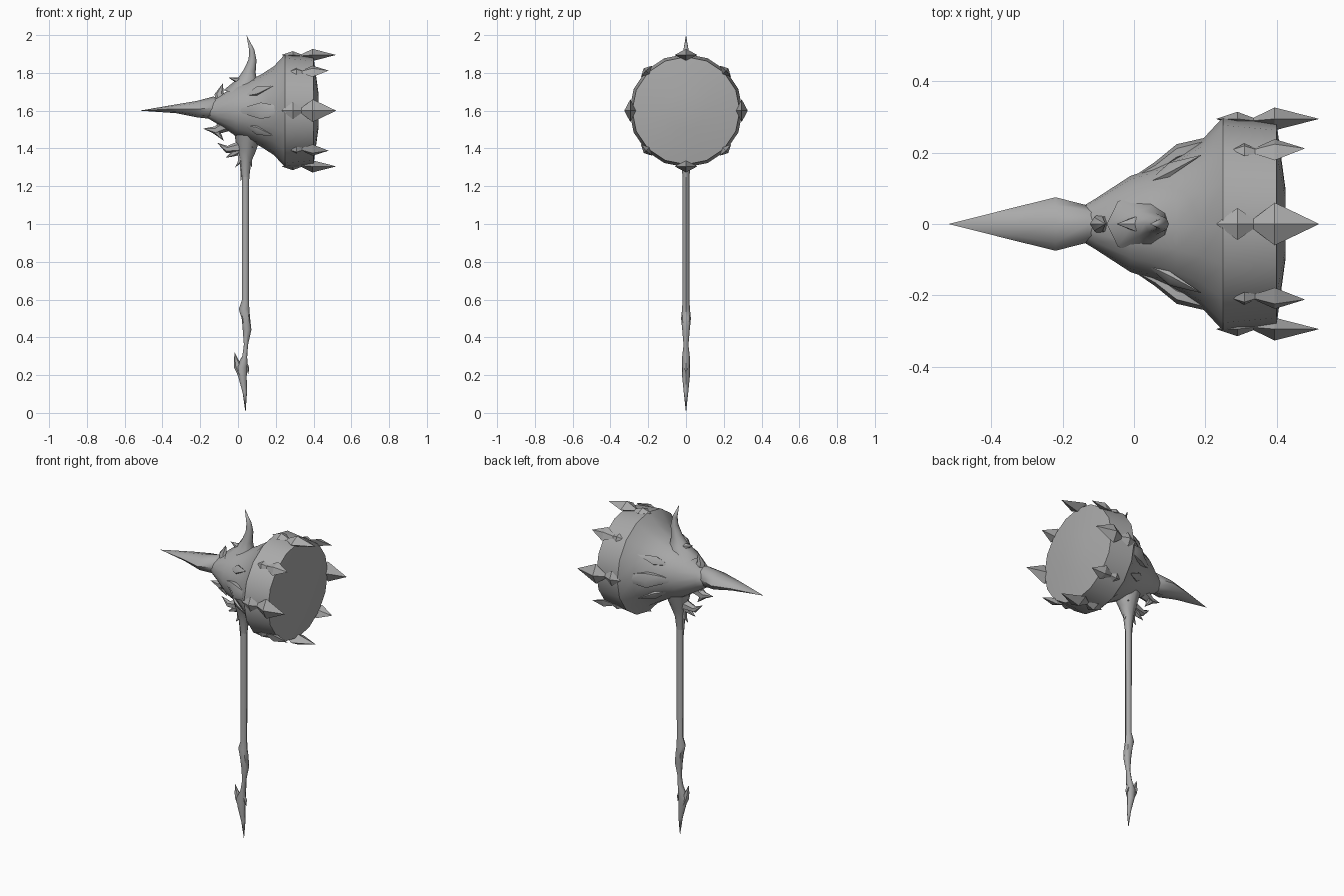
import bpy, bmesh
from math import sin, cos, pi, radians
from mathutils import Vector, Matrix

cube = bpy.data.objects.get("Cube")
if cube:
    bpy.data.objects.remove(cube, do_unlink=True)

steel = bpy.data.materials.new("grey steel")
steel.use_nodes = True
GREY = (0.4, 0.4, 0.4, 1)
steel.diffuse_color = GREY
steel.node_tree.nodes["Principled BSDF"].inputs["Base Color"].default_value = GREY

AXIS = 1.6  # height of the head's axis


def loft(name, stations, sides=8, angle=40, straight=False, spin=0):
    """Skin rings (x, z, half width in plane, half width in y) along a path;
    spin turns the part about the head's axis."""
    bm = bmesh.new()
    pts = [Vector((s[0], 0, s[1])) for s in stations]
    rings = []
    for i, (x, z, a, b) in enumerate(stations):
        t = pts[min(i + 1, len(pts) - 1)] - pts[max(i - 1, 0)]
        t = Vector((1, 0, 0)) if straight else t.normalized()
        n = Vector((-t.z, 0, t.x))
        if a == 0 and b == 0:
            rings.append([bm.verts.new(pts[i])])
        else:
            rings.append([bm.verts.new(pts[i] + n * a * cos(2 * pi * k / sides)
                          + Vector((0, b * sin(2 * pi * k / sides), 0)))
                          for k in range(sides)])
    for r, q in zip(rings, rings[1:]):
        for k in range(sides):
            m = (k + 1) % sides
            loop = [r[k % len(r)], r[m % len(r)], q[m % len(q)], q[k % len(q)]]
            bm.faces.new(list(dict.fromkeys(loop)))
    for r in (rings[0], rings[-1]):
        if len(r) > 1:
            bm.faces.new(r)
    centre = Matrix.Translation((0, 0, AXIS))
    turn = centre @ Matrix.Rotation(spin, 4, 'X') @ centre.inverted()
    bmesh.ops.transform(bm, matrix=turn, verts=bm.verts)
    bmesh.ops.recalc_face_normals(bm, faces=bm.faces)
    mesh = bpy.data.meshes.new(name)
    bm.to_mesh(mesh)
    bm.free()
    mesh.materials.append(steel)
    obj = bpy.data.objects.new(name, mesh)
    bpy.context.collection.objects.link(obj)
    bpy.ops.object.select_all(action='DESELECT')
    obj.select_set(True)
    bpy.context.view_layer.objects.active = obj
    bpy.ops.object.shade_smooth_by_angle(angle=radians(angle))
    return obj


# Head: flared body and striking drum
loft("head_body", [(x, AXIS, r, r) for x, r in
     ((-.16, .04), (-.11, .07), (-.01, .135), (.05, .155), (.12, .19),
      (.19, .235), (.25, .30))], 16, 45, True)
loft("hammer_drum", [(x, AXIS, r, r) for x, r in
     ((.25, .30), (.40, .285), (.425, .10))], 16, 28, True)

# Crown of double-pointed spikes, large and small in turn
for i in range(8):
    if i % 2 == 0:
        shape = [(.23, 1.895, 0, 0), (.29, 1.895, .02, .045), (.335, 1.89, .008, .014),
                 (.395, 1.895, .032, .06), (.52, 1.895, 0, 0)]
    else:
        shape = [(.275, 1.895, 0, 0), (.31, 1.895, .015, .025), (.34, 1.89, .007, .012),
                 (.395, 1.895, .022, .042), (.48, 1.9, 0, 0)]
    loft("crown_spike_%d" % (i + 1), shape, 4, 20, True, i * pi / 4)

# Long rear horn
loft("rear_horn", [(-.52, 1.6, 0, 0), (-.33, 1.61, .023, .048), (-.22, 1.608, .043, .075),
     (-.13, 1.615, .06, .052), (-.06, 1.61, .03, .02)], 8, 50, True)

# Top horn and its swept base
loft("top_horn", [(.03, 1.68, .11, .09), (.05, 1.755, .055, .05), (.062, 1.81, .032, .03),
     (.077, 1.87, .021, .022), (.073, 1.92, .014, .014), (.045, 2.0, 0, 0)], 8, 50)
loft("top_horn_barb", [(.06, 1.75, .03, .04), (0, 1.76, .017, .022), (-.05, 1.775, 0, 0)], 6)
loft("nape_barb", [(-.07, 1.63, .05, .04), (-.10, 1.69, .024, .022), (-.08, 1.745, 0, 0)], 6)

# Raised ridges on both sides of the body
for side, spin in (("left", -pi / 2), ("right", pi / 2)):
    loft(side + "_cheek_ridge", [(-.02, 1.72, 0, 0), (.06, 1.755, .02, .03),
         (.12, 1.80, .024, .05), (.19, 1.82, .02, .035), (.24, 1.85, 0, 0)], 6, 50, True, spin)
    for tilt in (-.6, .6):
        loft(side + "_cheek_barb", [(.03, 1.735, 0, 0), (.10, 1.785, .015, .028),
             (.19, 1.835, 0, 0)], 6, 50, True, spin + tilt)

# Curved fangs beneath the rear horn
loft("upper_fang", [(.02, 1.54, .06, .06), (-.06, 1.525, .035, .035),
     (-.12, 1.495, .022, .02), (-.185, 1.505, 0, 0)], 6, 50)
loft("fang_prong", [(-.08, 1.53, .03, .025), (-.11, 1.48, .02, .018), (-.075, 1.44, 0, 0)], 6, 50)
loft("lower_fang", [(.07, 1.43, .05, .05), (.0, 1.405, .03, .03),
     (-.06, 1.395, .019, .018), (-.11, 1.43, 0, 0)], 6, 50)
loft("chin_fang", [(.04, 1.42, .03, .03), (-.02, 1.375, .018, .016), (-.065, 1.35, 0, 0)], 6, 50)

# Neck joining handle and head, with small hanging thorns
loft("neck_collar", [(.04, 1.25, .02, .018), (.04, 1.33, .03, .027), (.045, 1.39, .05, .045),
     (.05, 1.45, .065, .07), (.05, 1.54, .08, .10)], 8, 50)
for x, tip_x, tip_z in ((.02, .015, 1.22), (.06, .075, 1.30), (.01, -.015, 1.30)):
    loft("neck_thorn", [(x, 1.40, .016, .02), (x, 1.33, .013, .013), (tip_x, tip_z, 0, 0)], 5, 50)

# Handle with swollen grip and pointed pommel
loft("handle", [(.04, 1.42, .02, .018), (.04, .60, .018, .018), (.032, .55, .028, .021),
     (.042, .50, .022, .026), (.048, .44, .023, .02), (.042, .36, .011, .013),
     (.036, .30, .013, .02), (.02, .24, .03, .02), (.024, .19, .022, .02),
     (.036, .11, .012, .012), (.04, 0, 0, 0)], 8, 45)
loft("pommel_barb", [(.02, .20, .02, .018), (-.002, .25, .021, .016), (-.01, .28, .012, .01),
     (-.018, .32, 0, 0)], 6, 50)
loft("pommel_thorn", [(.035, .27, .012, .012), (.05, .235, .01, .01), (.055, .205, 0, 0)], 5, 50)
